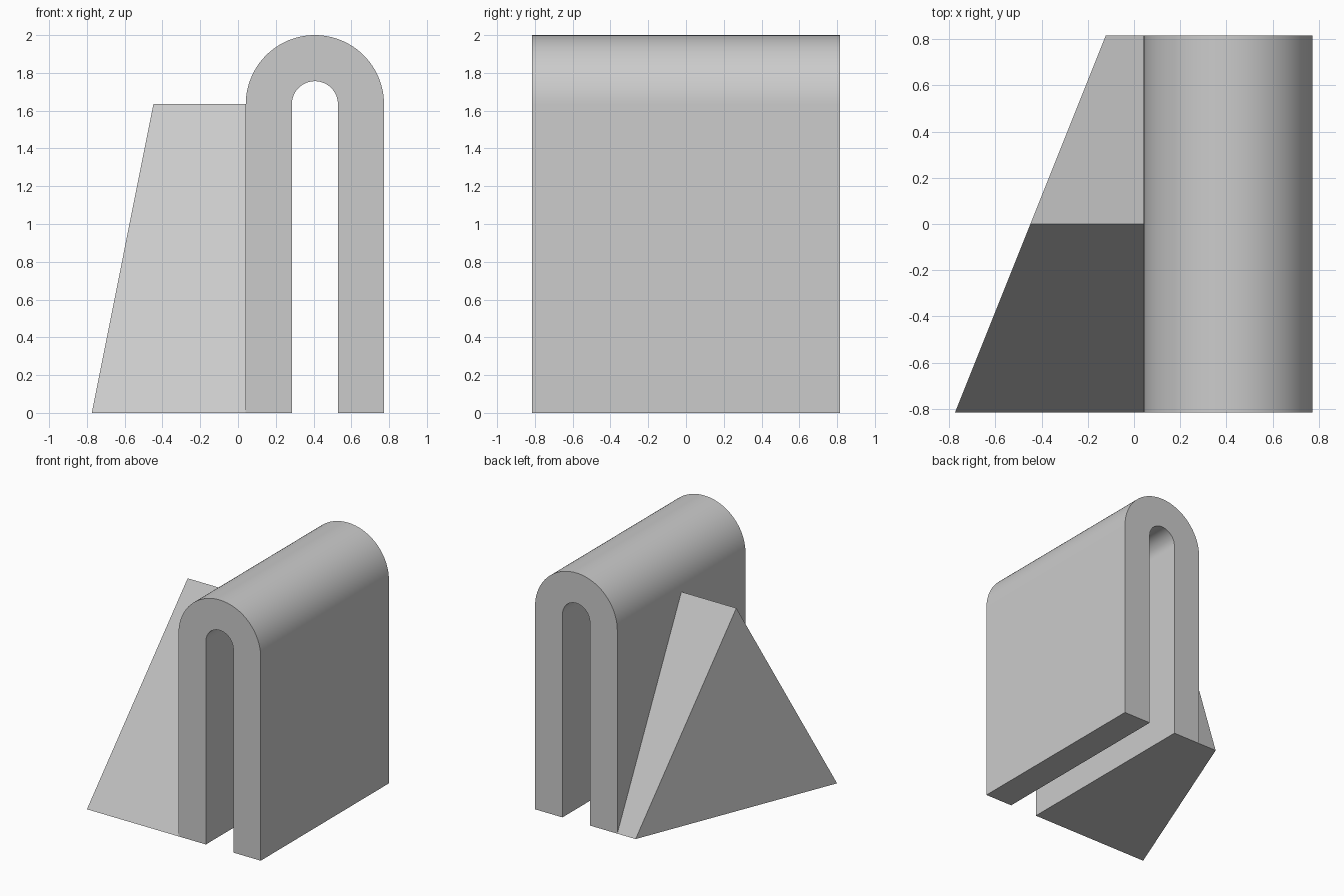
import bpy, bmesh, math
from mathutils import Vector

if "Cube" in bpy.data.objects:
    bpy.data.objects.remove(bpy.data.objects["Cube"], do_unlink=True)

HALF = 0.815          # half depth
SPRING = 1.634        # height where the arch starts to curve
CX, OUTER, INNER = 0.407, 0.366, 0.122

grey = bpy.data.materials.new("plain_grey")
grey.use_nodes = True
colour = (0.6, 0.6, 0.6, 1)
grey.diffuse_color = colour
grey.node_tree.nodes["Principled BSDF"].inputs["Base Color"].default_value = colour


def extrude(name, profile, offset):
    """Solid made by sweeping a flat profile along an offset."""
    bm = bmesh.new()
    face = bm.faces.new([bm.verts.new(p) for p in profile])
    res = bmesh.ops.extrude_face_region(bm, geom=[face], use_keep_orig=True)
    verts = [g for g in res["geom"] if isinstance(g, bmesh.types.BMVert)]
    bmesh.ops.translate(bm, verts=verts, vec=offset)
    bmesh.ops.recalc_face_normals(bm, faces=bm.faces[:])
    mesh = bpy.data.meshes.new(name)
    bm.to_mesh(mesh)
    bm.free()
    mesh.materials.append(grey)
    obj = bpy.data.objects.new(name, mesh)
    bpy.context.collection.objects.link(obj)
    return obj


def arc(radius, steps=48):
    """Half circle from right to left at the spring line."""
    return [Vector((CX + radius * math.cos(math.pi * i / steps), -HALF,
                    SPRING + radius * math.sin(math.pi * i / steps)))
            for i in range(steps + 1)]


def foot(x):
    return Vector((x, -HALF, 0))


# Arch: an upside-down U swept front to back
outline = ([foot(CX + OUTER)] + arc(OUTER) + [foot(CX - OUTER), foot(CX - INNER)]
           + arc(INNER)[::-1] + [foot(CX + INNER)])
arch = extrude("arch", outline, (0, 2 * HALF, 0))

# Wedge: a triangular prism against the arch, its outer side cut at a slant
inner_x = CX - OUTER
triangle = [(inner_x, -HALF, 0), (inner_x, HALF, 0), (inner_x, 0, SPRING)]
wedge = extrude("side_wedge", triangle, (-0.49, 0, 0))
for v in wedge.data.vertices:
    if v.co.x < inner_x - 0.01:
        v.co.x = -0.448 + 0.4 * v.co.y

# Smooth the curved top, keep the edges sharp
bpy.ops.object.select_all(action="DESELECT")
arch.select_set(True)
bpy.context.view_layer.objects.active = arch
bpy.ops.object.shade_smooth_by_angle(angle=math.radians(30))
